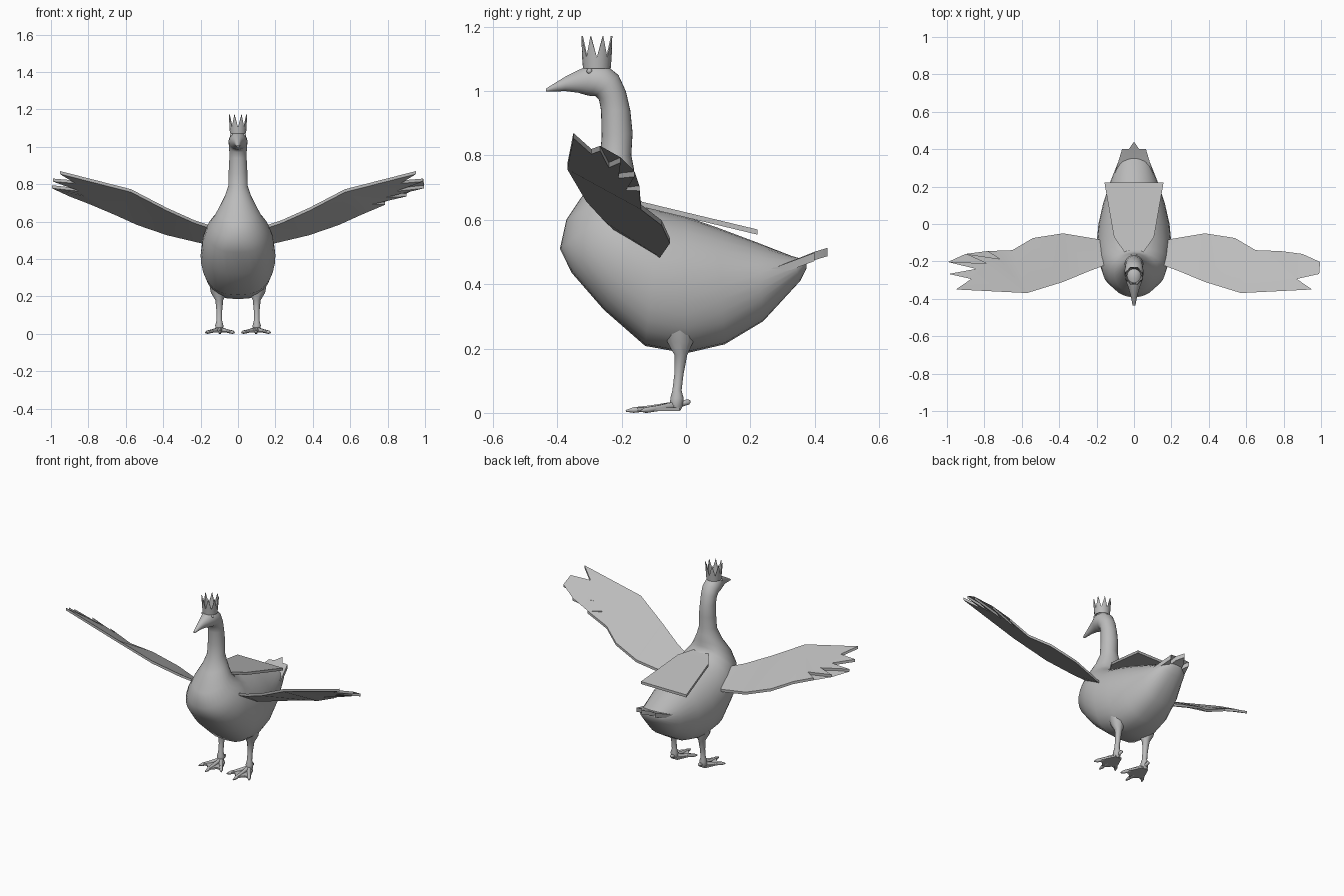
import bpy, bmesh, math
from mathutils import Vector

if "Cube" in bpy.data.objects:
    bpy.data.objects.remove(bpy.data.objects["Cube"])

grey = bpy.data.materials.new("plain grey")
grey.diffuse_color = (0.5, 0.5, 0.5, 1)
grey.use_nodes = True
grey.node_tree.nodes["Principled BSDF"].inputs["Base Color"].default_value = grey.diffuse_color


def finish(name, bm, angle=40):
    bmesh.ops.recalc_face_normals(bm, faces=bm.faces[:])
    me = bpy.data.meshes.new(name)
    bm.to_mesh(me)
    bm.free()
    me.materials.append(grey)
    ob = bpy.data.objects.new(name, me)
    bpy.context.collection.objects.link(ob)
    bpy.ops.object.select_all(action='DESELECT')
    ob.select_set(True)
    bpy.context.view_layer.objects.active = ob
    bpy.ops.object.shade_smooth_by_angle(angle=math.radians(angle))
    return ob


def skin(bm, rings):
    """Join rings of points into a closed tube."""
    loops = [[bm.verts.new(p) for p in r] for r in rings]
    n = len(loops[0])
    for a, b in zip(loops, loops[1:]):
        for i in range(n):
            j = (i + 1) % n
            bm.faces.new((a[i], a[j], b[j], b[i]))
    bm.faces.new(loops[0])
    bm.faces.new(loops[-1][::-1])


def plate(name, pts, thick):
    """Thin slab from an outline, thickened evenly up and down."""
    bm = bmesh.new()
    up = Vector((0, 0, thick / 2))
    top = [bm.verts.new(Vector(p) + up) for p in pts]
    bot = [bm.verts.new(Vector(p) - up) for p in pts]
    caps = [bm.faces.new(top), bm.faces.new(bot[::-1])]
    n = len(pts)
    for i in range(n):
        j = (i + 1) % n
        bm.faces.new((top[i], bot[i], bot[j], top[j]))
    bmesh.ops.triangulate(bm, faces=caps)
    return finish(name, bm, 30)


def tube(bm, path, n=10):
    """Round tube; path holds (x, y, z, radius) with level cross-sections."""
    skin(bm, [[(x + r * math.cos(2 * math.pi * i / n), y + r * math.sin(2 * math.pi * i / n), z)
               for i in range(n)] for x, y, z, r in path])


# Body, neck, head and beak: back y, z, front/belly y, z, half width
sections = [
    (.375, .475, .375, .45, .03), (.33, .487, .355, .41, .08),
    (.22, .53, .24, .285, .125), (.10, .575, .12, .213, .165),
    (0, .61, 0, .185, .19), (-.08, .63, -.127, .208, .20),
    (-.13, .65, -.255, .32, .19), (-.15, .67, -.355, .435, .167),
    (-.155, .69, -.392, .51, .135), (-.158, .72, -.372, .60, .105),
    (-.162, .76, -.305, .70, .072), (-.170, .80, -.268, .78, .052),
    (-.166, .87, -.262, .86, .050), (-.173, .94, -.264, .94, .046),
    (-.187, 1.0, -.270, .972, .047), (-.210, 1.05, -.282, .985, .050),
    (-.245, 1.078, -.297, .985, .050), (-.290, 1.085, -.312, .988, .045),
    (-.335, 1.065, -.335, .995, .032), (-.375, 1.045, -.375, 1.0, .020),
    (-.435, 1.008, -.435, .998, .007)]
bm = bmesh.new()
rings = []
for k, (ty, tz, by, bz, w) in enumerate(sections):
    ring = []
    for i in range(28):
        a = 2 * math.pi * i / 28
        s, c = math.sin(a), math.cos(a)
        # the belly is fuller than the back
        e = .72 if c < 0 and 2 <= k <= 7 else 1
        x = w * math.copysign(abs(s) ** e, s)
        t = (1 - c) / 2
        ring.append((x, ty + (by - ty) * t, tz + (bz - tz) * t))
    rings.append(ring)
skin(bm, rings)
finish("body", bm, 50)

# Fan of tail feathers
half = [(.115, .21, .425), (.10, .28, .44), (.064, .40, .485), (.04, .36, .47), (.028, .40, .488)]
plate("tail", half + [(0, .44, .50)] + [(-x, y, z) for x, y, z in half[::-1]], .026)

# Slab lying on the back
half = [(.04, -.165, .655), (.107, -.07, .632), (.158, .222, .562)]
plate("back_plate", half + [(-x, y, z) for x, y, z in half[::-1]], .016)

# Spread wings with fingered tips
wing = [(.10, -.20, .555), (.235, -.25, .60), (.38, -.31, .665), (.572, -.369, .765),
        (.952, -.35, .862), (.87, -.294, .812), (.99, -.267, .822), (.845, -.24, .77),
        (.995, -.203, .786), (.79, -.21, .737), (.90, -.16, .742), (.717, -.187, .70),
        (.786, -.145, .698), (.65, -.14, .64), (.54, -.075, .59), (.38, -.05, .535),
        (.198, -.08, .492), (.10, -.11, .48)]
for side, s in (("left", 1), ("right", -1)):
    plate(side + "_wing", [(s * x, y, z) for x, y, z in wing], .016)

    # Leg with thigh, shin and ankle
    bm = bmesh.new()
    tube(bm, [(s * .105, -.02, .30, .055), (s * .103, -.018, .22, .042), (s * .10, -.016, .18, .021),
              (s * .10, -.022, .12, .015), (s * .10, -.028, .07, .015), (s * .10, -.028, .045, .022),
              (s * .10, -.03, .02, .02), (s * .10, -.03, .008, .014)])
    finish(side + "_leg", bm, 60)

    # Webbing, then three front toes and a hind claw
    web = [(-.022, -.02), (.022, -.02), (.07, -.125), (.035, -.12), (0, -.16), (-.035, -.12), (-.07, -.125)]
    plate(side + "_web", [(s * .097 + x, y, .011) for x, y in web], .01)
    bm = bmesh.new()
    for ex, ey, ez in ((-.078, -.14, .006), (0, -.187, .006), (.078, -.14, .006), (0, .014, .036)):
        a, b = Vector((s * .097, -.03, .024)), Vector((s * .097 + ex, ey, ez))
        d = b - a
        across = d.cross(Vector((0, 0, 1))).normalized()
        rise = across.cross(d).normalized()
        skin(bm, [[a + d * t + r * (across * math.cos(i * math.pi / 3) + rise * math.sin(i * math.pi / 3))
                   for i in range(6)] for t, r in ((0, .014), (.5, .010), (.85, .010), (1, .003))])
    finish(side + "_toes", bm, 60)

    # Eye
    bm = bmesh.new()
    bmesh.ops.create_uvsphere(bm, u_segments=10, v_segments=6, radius=.009)
    bmesh.ops.translate(bm, verts=bm.verts[:], vec=(s * .034, -.30, 1.062))
    finish(side + "_eye", bm, 60)

# Crown: band with eight tall points
bm = bmesh.new()
cols = []
for i in range(16):
    a = math.pi * i / 8 + math.pi / 8
    top, r = (1.172, .052) if i % 2 == 0 else (1.105, .046)
    cols.append([bm.verts.new((q * math.sin(a), -.277 + q * math.cos(a), z))
                 for q, z in ((.043, 1.07), (r, top), (r - .005, top), (.037, 1.07))])
for i in range(16):
    a, b = cols[i], cols[(i + 1) % 16]
    for j in range(4):
        k = (j + 1) % 4
        bm.faces.new((a[j], b[j], b[k], a[k]))
finish("crown", bm, 30)
